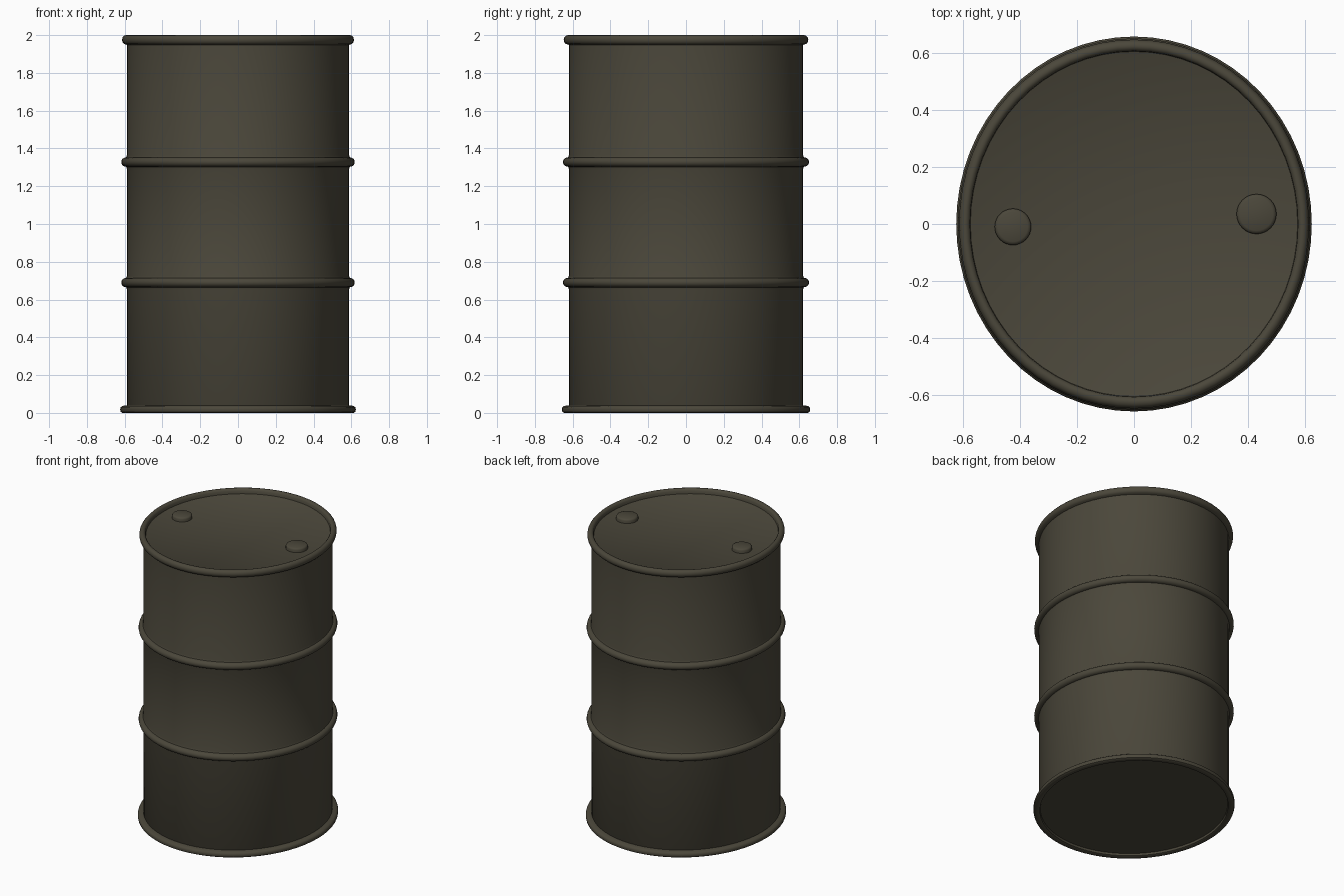
import bpy, bmesh, math

if "Cube" in bpy.data.objects:
    bpy.data.objects.remove(bpy.data.objects["Cube"])

SEG = 64
RATIO = 0.62 / 0.588      # the drum is slightly deeper (y) than wide (x)

mat = bpy.data.materials.new("dark olive")
mat.diffuse_color = (0.070, 0.063, 0.043, 1)
mat.use_nodes = True
mat.node_tree.nodes["Principled BSDF"].inputs["Base Color"].default_value = mat.diffuse_color


def lathe(name, profile, closed=False, centre=(0, 0), ratio=RATIO, seg=SEG):
    """Revolve (radius, z) points into an elliptical solid; radius 0 is a pole."""
    bm = bmesh.new()
    rings = []
    for r, z in profile:
        if r == 0:
            rings.append([bm.verts.new((centre[0], centre[1], z))] * seg)
        else:
            rings.append([bm.verts.new((centre[0] + r * math.cos(a),
                                        centre[1] + r * ratio * math.sin(a), z))
                          for a in (2 * math.pi * i / seg for i in range(seg))])
    pairs = list(zip(rings, rings[1:]))
    if closed:
        pairs.append((rings[-1], rings[0]))
    for lo, hi in pairs:
        for i in range(seg):
            j = (i + 1) % seg
            quad = list(dict.fromkeys((lo[i], lo[j], hi[j], hi[i])))
            bm.faces.new(quad)
    bmesh.ops.recalc_face_normals(bm, faces=bm.faces)
    mesh = bpy.data.meshes.new(name)
    bm.to_mesh(mesh)
    bm.free()
    mesh.materials.append(mat)
    ob = bpy.data.objects.new(name, mesh)
    bpy.context.collection.objects.link(ob)
    bpy.ops.object.select_all(action='DESELECT')
    ob.select_set(True)
    bpy.context.view_layer.objects.active = ob
    bpy.ops.object.shade_smooth_by_angle(angle=math.radians(40))
    return ob


def roll(r, z, w, h, n=10):
    """Outward half-round bulge from z-h to z+h, standing w proud of radius r."""
    return [(r + w * math.cos(t), z + h * math.sin(t))
            for t in (-math.pi / 2 + math.pi * k / n for k in range(n + 1))]


# drum shell with recessed bottom and lid, and two rolling hoops
R = 0.588
shell = [(0, 0.018), (0.58, 0.018), (R, 0.03)]
for z in (0.69, 1.328):
    shell += [(R, z - 0.036)] + roll(R + 0.004, z, 0.026, 0.025) + [(R, z + 0.036)]
shell += [(R, 1.975), (0.578, 1.968), (0, 1.968)]
lathe("drum_shell", shell)

# rolled rims around the lid and the base
lathe("top_rim", [(0.574, 1.965), (0.576, 1.988), (0.583, 1.997), (0.592, 2.0),
                  (0.603, 1.997), (0.611, 1.988), (0.614, 1.975), (0.611, 1.962),
                  (0.603, 1.953), (0.586, 1.948)], closed=True)
lathe("base_rim", [(0.582, 0.02), (0.583, 0.004), (0.59, 0.0), (0.612, 0.0),
                   (0.621, 0.006), (0.624, 0.018), (0.621, 0.03),
                   (0.612, 0.037), (0.586, 0.04)], closed=True)

# bung caps on the lid
for name, x, y, r in (("small_bung", -0.425, -0.01, 0.064),
                      ("large_bung", 0.43, 0.035, 0.07)):
    lathe(name, [(r, 1.96), (r, 1.986), (r - 0.004, 1.993), (r - 0.012, 1.997), (0, 1.998)],
          centre=(x, y), ratio=1, seg=32)
